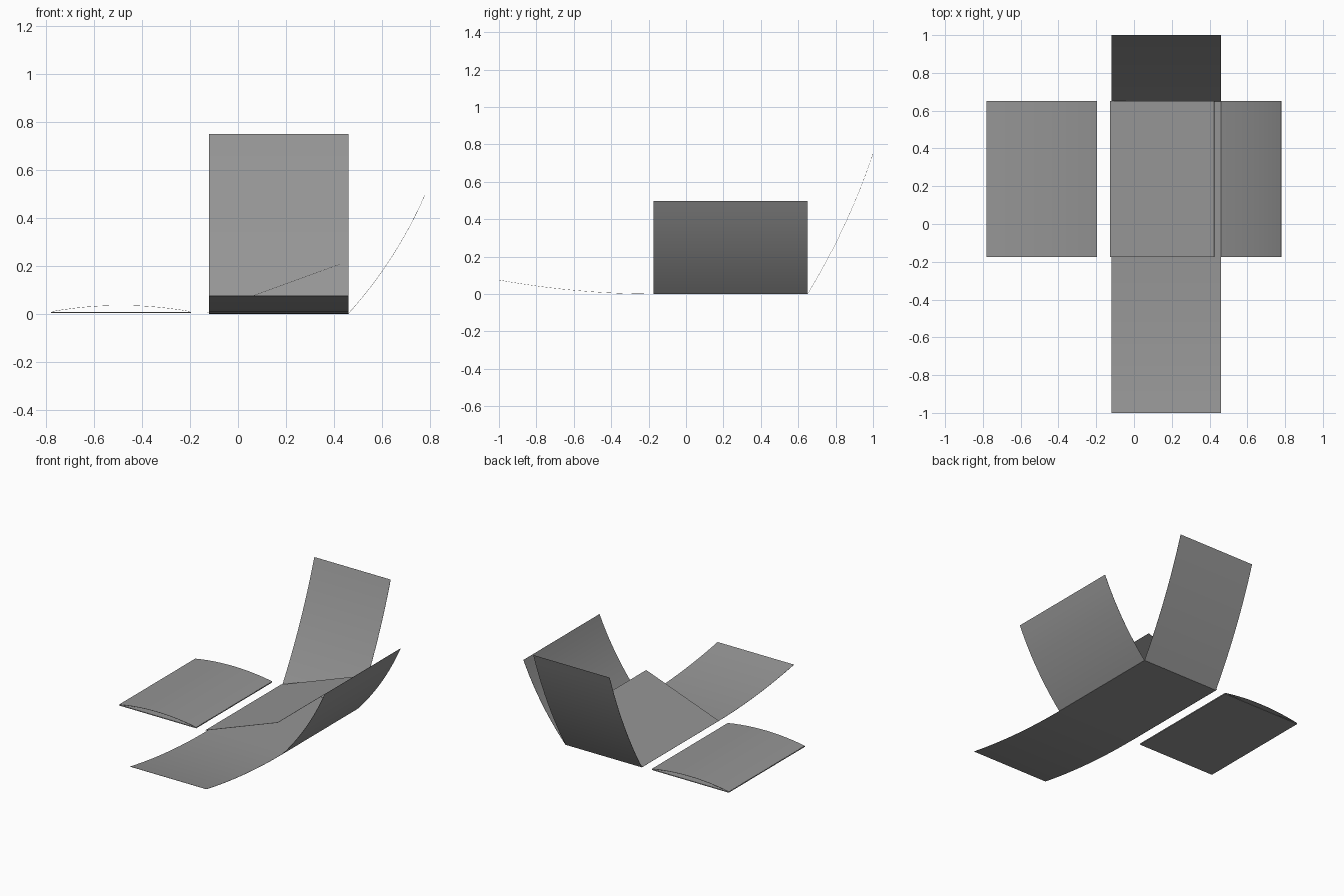
import bpy

if "Cube" in bpy.data.objects:
    bpy.data.objects.remove(bpy.data.objects["Cube"])

X0, X1 = -0.12, 0.46     # base sheet extents
Y0, Y1 = -0.175, 0.65
N = 12
THIN = 0.0012            # paper-like thickness

grey = bpy.data.materials.new("dark_grey")
grey.diffuse_color = (0.3, 0.3, 0.3, 1)
grey.use_nodes = True
grey.node_tree.nodes["Principled BSDF"].inputs["Base Color"].default_value = grey.diffuse_color


def sheet(name, profile, axis, lo, hi, thick=THIN):
    """Sweep an open profile of (horizontal, z) points along the other axis."""
    verts = []
    for h, z in profile:
        for w in (lo, hi):
            verts.append((h, w, z) if axis == 'X' else (w, h, z))
    faces = []
    for i in range(len(profile) - 1):
        f = (2 * i, 2 * i + 2, 2 * i + 3, 2 * i + 1)
        faces.append(f if axis == 'X' else f[::-1])
    if profile[0][0] > profile[-1][0]:
        faces = [f[::-1] for f in faces]
    me = bpy.data.meshes.new(name)
    me.from_pydata(verts, [], faces)
    me.materials.append(grey)
    ob = bpy.data.objects.new(name, me)
    bpy.context.collection.objects.link(ob)
    mod = ob.modifiers.new("thickness", 'SOLIDIFY')
    mod.thickness = thick
    mod.offset = 0
    bpy.ops.object.select_all(action='DESELECT')
    ob.select_set(True)
    bpy.context.view_layer.objects.active = ob
    bpy.ops.object.modifier_apply(modifier=mod.name)
    bpy.ops.object.shade_smooth_by_angle()
    return ob


def curve(a, c, b, n=N):
    """Quadratic curve from a to b with control point c."""
    pts = []
    for i in range(n + 1):
        t = i / n
        pts.append(tuple((1 - t) ** 2 * p + 2 * t * (1 - t) * q + t * t * r
                         for p, q, r in zip(a, c, b)))
    return pts


B = THIN / 2             # mid height of a sheet lying on the ground

# flat sheet in the middle of the cross
sheet("base_sheet", [(X0, B), (X1, B)], 'X', Y0, Y1)

# three sheets curling up from its edges
sheet("front_sheet", curve((Y0, B), (-0.5875, B), (-1, 0.075)), 'Y', X0, X1)
sheet("back_sheet", curve((Y1, B), (0.865, 0.352), (1, 0.75)), 'Y', X0, X1)
sheet("right_sheet", curve((X1, B), (0.66, 0.222), (0.78, 0.497)), 'X', Y0, Y1)

# straight sheet hinged open over the base
sheet("lifted_sheet", [(-0.127, 0.006), (0.425, 0.207)], 'X', Y0, Y1)

# separate pair on the left: thicker flat sheet with an arched one on top
sheet("left_flat_sheet", [(-0.78, 0.005), (-0.195, 0.005)], 'X', Y0, Y1, 0.005)
sheet("left_arched_sheet", curve((-0.78, 0.009), (-0.4875, 0.061), (-0.195, 0.009)),
      'X', Y0, Y1)
